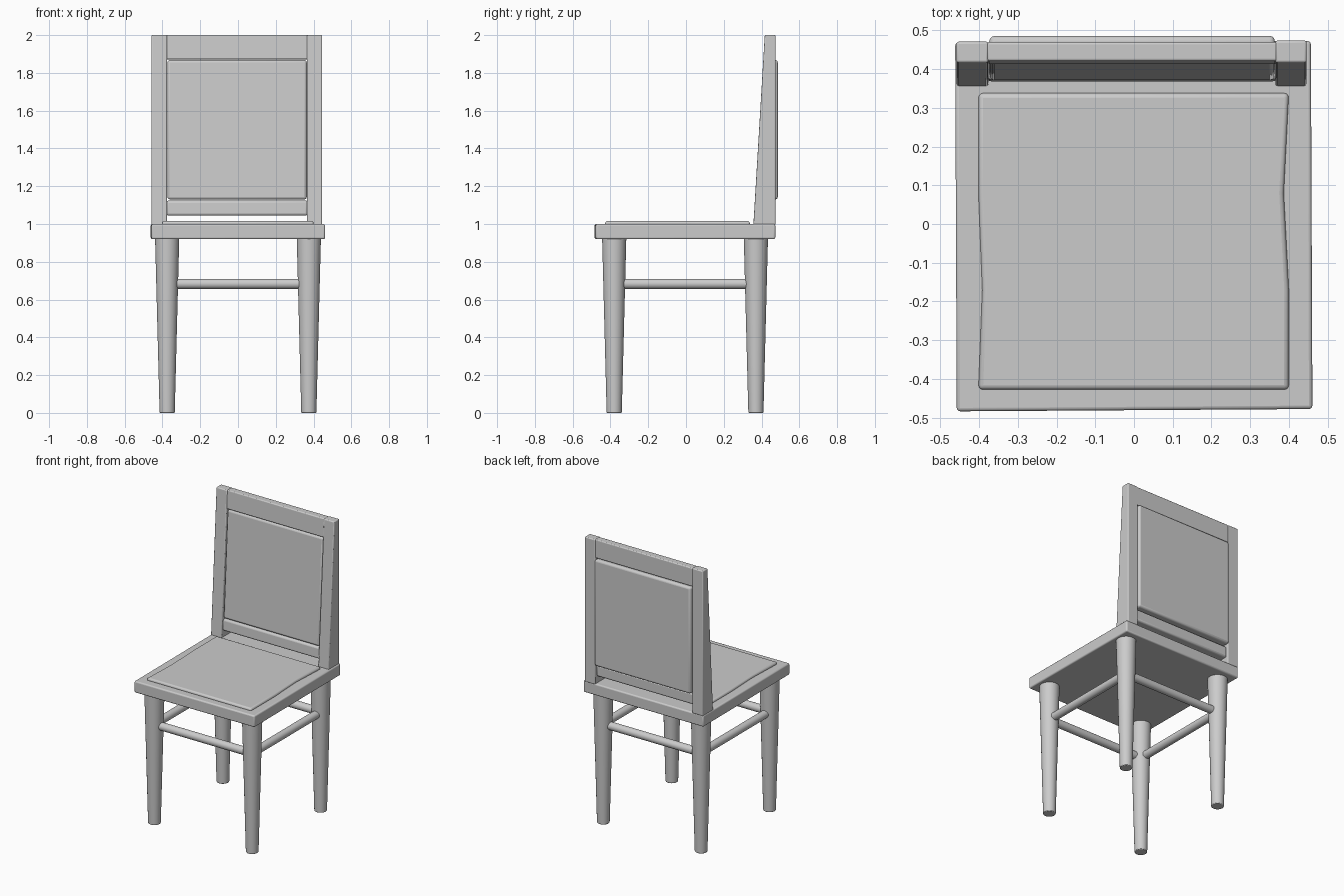
import bpy
import bmesh
import math
from mathutils import Vector

cube = bpy.data.objects.get("Cube")
if cube:
    bpy.data.objects.remove(cube, do_unlink=True)

grey = bpy.data.materials.new("plain grey")
grey.use_nodes = True
colour = (0.6, 0.6, 0.6, 1)
grey.diffuse_color = colour
grey.node_tree.nodes["Principled BSDF"].inputs["Base Color"].default_value = colour


def finish(obj, name, bevel=0.0, segments=3):
    """Name, colour, round and smooth a part."""
    obj.name = obj.data.name = name
    obj.data.materials.clear()
    obj.data.materials.append(grey)
    if bevel:
        mod = obj.modifiers.new("rounded edges", "BEVEL")
        mod.width, mod.segments = bevel, segments
        mod.limit_method = "ANGLE"
        mod.angle_limit = math.radians(40)
    bpy.ops.object.select_all(action="DESELECT")
    obj.select_set(True)
    bpy.context.view_layer.objects.active = obj
    bpy.ops.object.shade_smooth_by_angle(angle=math.radians(35))
    return obj


def extrude(name, outline, direction, bevel, segments=3):
    """Extrude a closed outline along a direction."""
    bm = bmesh.new()
    face = bm.faces.new([bm.verts.new(p) for p in outline])
    grown = bmesh.ops.extrude_face_region(bm, geom=[face])
    verts = [g for g in grown["geom"] if isinstance(g, bmesh.types.BMVert)]
    bmesh.ops.translate(bm, verts=verts, vec=direction)
    bmesh.ops.recalc_face_normals(bm, faces=bm.faces)
    mesh = bpy.data.meshes.new(name)
    bm.to_mesh(mesh)
    bm.free()
    obj = bpy.data.objects.new(name, mesh)
    bpy.context.collection.objects.link(obj)
    return finish(obj, name, bevel, segments)


def rod(name, start, end, r_start, r_end, bevel=0.0):
    """Round, optionally tapered bar between two points."""
    a, b = Vector(start), Vector(end)
    bpy.ops.mesh.primitive_cone_add(vertices=32, radius1=r_start, radius2=r_end,
                                    depth=(b - a).length, location=(a + b) / 2)
    obj = bpy.context.object
    obj.rotation_euler = (b - a).to_track_quat("Z", "Y").to_euler()
    return finish(obj, name, bevel, 2)


def front_y(z, inset=0.0):
    """Slanted front plane of the backrest."""
    return 0.357 + 0.06 * (z - 1.0) + inset


def back_part(name, x0, x1, z0, z1, inset, back, bevel):
    """Backrest part with a slanted front and an upright back."""
    side = [(x0, front_y(z0, inset), z0), (x0, back, z0),
            (x0, back, z1), (x0, front_y(z1, inset), z1)]
    return extrude(name, side, (x1 - x0, 0, 0), bevel)


# Seat frame
extrude("seat_frame", [(-0.458, -0.484, 0.92), (0.461, -0.478, 0.92),
                       (0.457, 0.473, 0.92), (-0.462, 0.469, 0.92)],
        (0, 0, 0.08), 0.009)

# Thin cushion with a gently waisted outline
extrude("seat_cushion", [(-0.402, -0.428, 0.99), (0.4, -0.428, 0.99),
                         (0.4, -0.17, 0.99), (0.387, 0.08, 0.99), (0.4, 0.338, 0.99),
                         (-0.402, 0.338, 0.99), (-0.402, 0.08, 0.99),
                         (-0.392, -0.17, 0.99)], (0, 0, 0.026), 0.012)

# Backrest posts, rails and padded panel
back_part("right_back_post", -0.459, -0.376, 0.995, 2.0, 0, 0.471, 0.006)
back_part("left_back_post", 0.365, 0.446, 0.995, 2.0, 0, 0.474, 0.006)
back_part("top_rail", -0.38, 0.37, 1.872, 2.0, 0.004, 0.47, 0.006)
back_part("lower_rail", -0.38, 0.37, 1.045, 1.124, 0.008, 0.455, 0.012)
back_part("back_panel", -0.374, 0.364, 1.13, 1.868, 0.006, 0.486, 0.014)

# Tapered legs
FRONT, BACK, SIDE = -0.38, 0.37, 0.375
for depth, y in (("front", FRONT), ("back", BACK)):
    for side, x in (("right", -SIDE), ("left", SIDE)):
        rod(f"{depth}_{side}_leg", (x, y, 0), (x, y, 0.925), 0.04, 0.064, 0.004)

# Stretchers between the legs
H = 0.683
for depth, y in (("front", FRONT), ("back", BACK)):
    rod(f"{depth}_stretcher", (-SIDE, y, H), (SIDE, y, H), 0.027, 0.027)
for side, x in (("right", -SIDE), ("left", SIDE)):
    rod(f"{side}_stretcher", (x, FRONT, H), (x, BACK, H), 0.027, 0.027)
